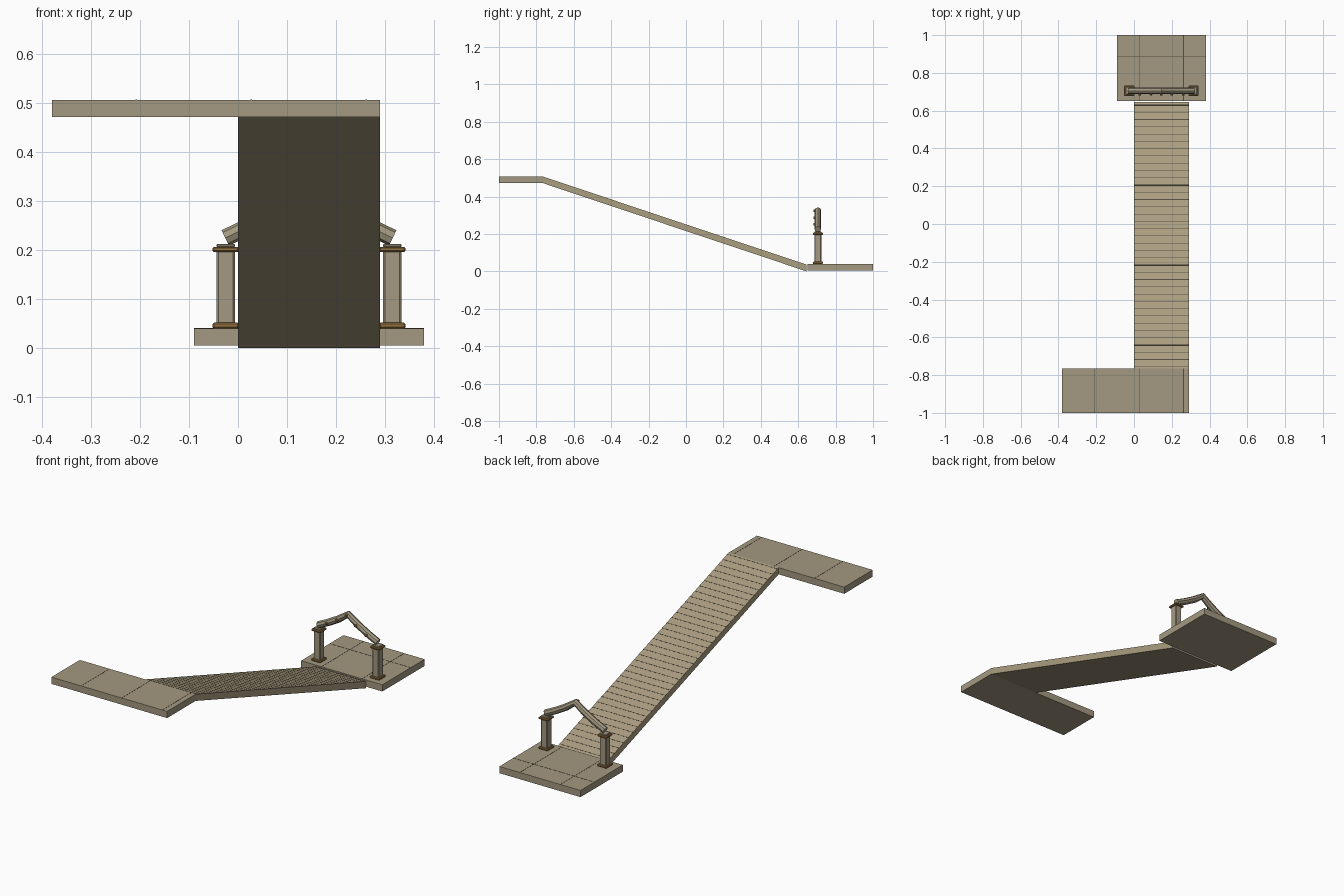
import bpy, bmesh, math
from mathutils import Matrix, Vector

cube = bpy.data.objects.get("Cube")
if cube:
    bpy.data.objects.remove(cube, do_unlink=True)


def material(name, rgb):
    m = bpy.data.materials.new(name)
    m.use_nodes = True
    m.diffuse_color = (*rgb, 1)
    m.node_tree.nodes["Principled BSDF"].inputs["Base Color"].default_value = (*rgb, 1)
    return m


stone = material("grey stone", (0.37, 0.32, 0.22))
tread = material("warm stone", (0.41, 0.345, 0.22))
trim = material("bronze trim", (0.29, 0.165, 0.05))
groove = material("dark joint", (0.09, 0.075, 0.05))


def finish(name, bm, mat, bevel=0):
    bmesh.ops.recalc_face_normals(bm, faces=bm.faces)
    mesh = bpy.data.meshes.new(name)
    bm.to_mesh(mesh)
    bm.free()
    mesh.materials.append(mat)
    ob = bpy.data.objects.new(name, mesh)
    bpy.context.collection.objects.link(ob)
    if bevel:
        mod = ob.modifiers.new("chamfer", "BEVEL")
        mod.width = bevel
        mod.segments = 1
    return ob


def add_box(bm, lo, hi, turn=None):
    lo, hi = Vector(lo), Vector(hi)
    mat = Matrix.Translation((lo + hi) / 2) @ (turn or Matrix()) @ Matrix.Diagonal((*(hi - lo), 1))
    bmesh.ops.create_cube(bm, size=1, matrix=mat)


def box(name, lo, hi, mat, bevel=0):
    bm = bmesh.new()
    add_box(bm, lo, hi)
    return finish(name, bm, mat, bevel)


LEFT, RIGHT, MID = 0.29, -0.38, 0.145
TOP_Y, FOOT_Y, TOP_Z, FOOT_Z = -0.765, 0.645, 0.507, 0.04
W = 0.0015   # half width of a joint line
E = 0.0006   # height of a joint line

# Landings
box("upper_landing", (RIGHT, -1, 0.472), (LEFT, TOP_Y, TOP_Z), stone)
box("lower_landing", (-0.09, 0.65, 0.005), (0.38, 1, FOOT_Z), stone)

# Sloping walkway, a side profile extruded across its width
bm = bmesh.new()
profile = [(TOP_Y, TOP_Z), (FOOT_Y, 0.036), (FOOT_Y, 0), (TOP_Y, 0.472)]
face = bm.faces.new([bm.verts.new((0, y, z)) for y, z in profile])
side = bmesh.ops.extrude_face_region(bm, geom=[face])
bmesh.ops.translate(bm, vec=(LEFT, 0, 0),
                    verts=[g for g in side["geom"] if isinstance(g, bmesh.types.BMVert)])
finish("ramp", bm, tread)

# Joints between the ramp planks
bm = bmesh.new()
slope = (0.036 - TOP_Z) / (FOOT_Y - TOP_Y)
tilt = Matrix.Rotation(math.atan(slope), 4, "X")
for i in range(37):
    y = 0.63 - i * 0.0385
    z = TOP_Z + (y - TOP_Y) * slope
    add_box(bm, (0, y - W, z - E), (LEFT, y + W, z + E), tilt)
finish("ramp_joints", bm, groove)

# Joints between the landing slabs
bm = bmesh.new()
for x in (-0.208, 0.027, 0.262):
    add_box(bm, (x - W, -1, TOP_Z - E), (x + W, TOP_Y, TOP_Z + E))
for x in (0.027, 0.262):
    add_box(bm, (x - W, 0.65, FOOT_Z - E), (x + W, 1, FOOT_Z + E))
add_box(bm, (-0.09, 0.885 - W, FOOT_Z - E), (0.38, 0.885 + W, FOOT_Z + E))
finish("landing_joints", bm, groove)

# Gate posts with base and cap plates
GATE_Y = 0.705
for sign, label in ((1, "left"), (-1, "right")):
    x = MID + sign * 0.17
    for part, r, z0, z1, mat, bev in (
            ("post", 0.019, 0.04, 0.2, stone, 0.004),
            ("post_base", 0.027, 0.04, 0.052, trim, 0.003),
            ("post_cap", 0.027, 0.196, 0.207, trim, 0.003),
            ("post_seat", 0.019, 0.206, 0.213, stone, 0.002)):
        box(f"{label}_{part}", (x - r, GATE_Y - r, z0), (x + r, GATE_Y + r, z1), mat, bev)

# Peaked round beam over the gate
half = [(0.171, 0.225), (0.115, 0.252), (0.055, 0.286), (0, 0.325)]
path = [(MID - d, z) for d, z in half] + [(MID + d, z) for d, z in half[-2::-1]]
curve = bpy.data.curves.new("gate_beam", "CURVE")
curve.dimensions = "3D"
curve.bevel_depth = 0.0175
curve.bevel_resolution = 2
curve.use_fill_caps = True
spline = curve.splines.new("POLY")
spline.points.add(len(path) - 1)
for p, (x, z) in zip(spline.points, path):
    p.co = (x, GATE_Y, z, 1)
curve.materials.append(stone)
beam = bpy.data.objects.new("gate_beam", curve)
bpy.context.collection.objects.link(beam)
bpy.ops.object.select_all(action="DESELECT")
beam.select_set(True)
bpy.context.view_layer.objects.active = beam
bpy.ops.object.convert(target="MESH")
bpy.ops.object.shade_smooth_by_angle(angle=math.radians(40))

# Studs along the front of the beam
bm = bmesh.new()
for x, z in path[1:-1]:
    place = Matrix.Translation((x, GATE_Y - 0.018, z)) @ Matrix.Rotation(math.pi / 2, 4, "X")
    bmesh.ops.create_cone(bm, cap_ends=True, segments=8, radius1=0.008, radius2=0.006,
                          depth=0.012, matrix=place)
finish("beam_studs", bm, trim)
